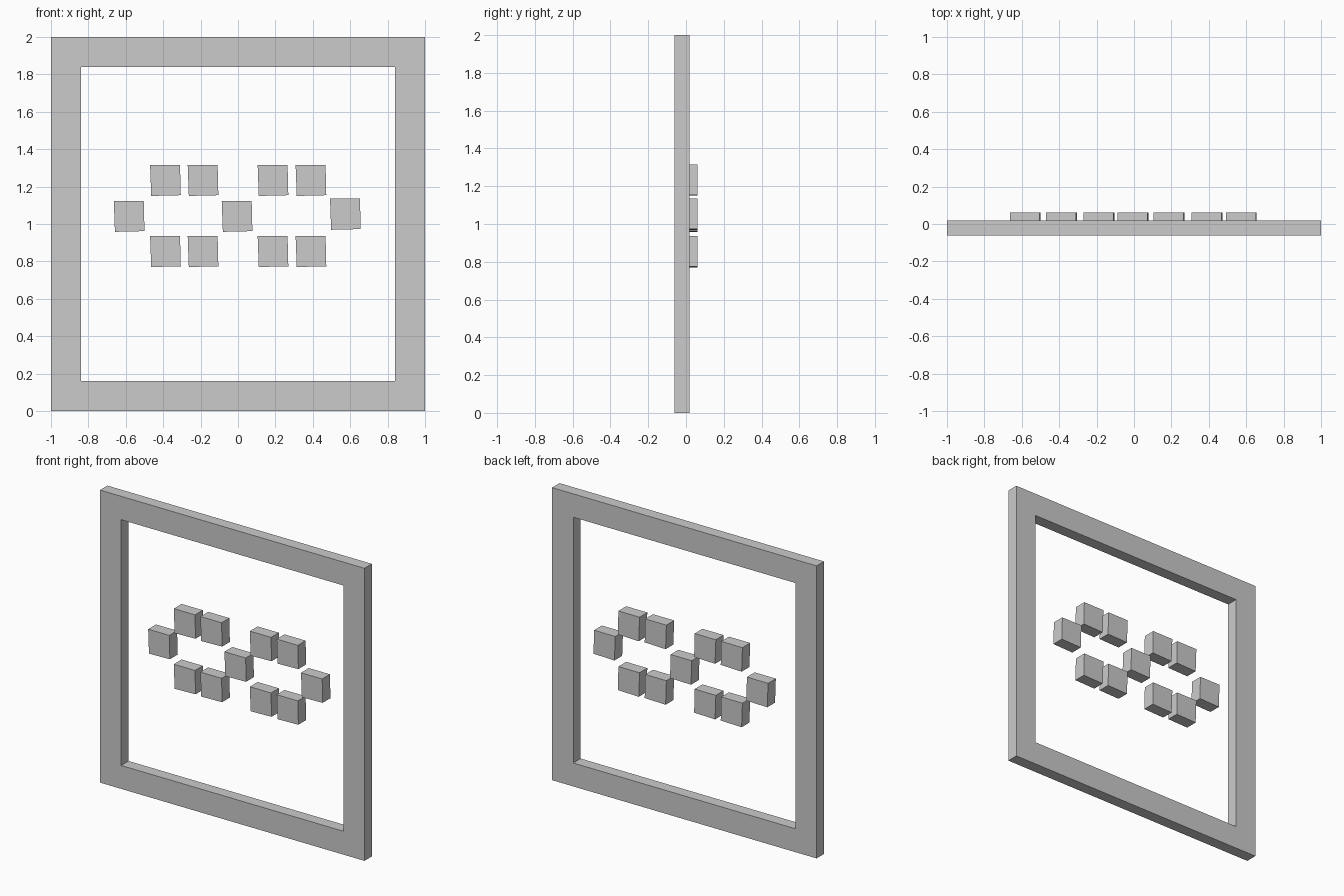
import bpy, bmesh
from mathutils import Vector

if "Cube" in bpy.data.objects:
    bpy.data.objects.remove(bpy.data.objects["Cube"])


def extrude_loops(name, loops, y0, y1):
    """Solid from an outline in x/z, with an optional hole of equal point count."""
    bm = bmesh.new()
    rings = [[[bm.verts.new((x, y, z)) for x, z in lp] for y in (y0, y1)] for lp in loops]
    n = len(loops[0])
    for front, back in rings:
        for i in range(n):
            j = (i + 1) % n
            bm.faces.new((front[i], front[j], back[j], back[i]))
        if len(rings) == 1:
            bm.faces.new(front)
            bm.faces.new(back)
    if len(rings) == 2:
        for k in (0, 1):
            a, b = rings[0][k], rings[1][k]
            for i in range(n):
                j = (i + 1) % n
                bm.faces.new((a[i], a[j], b[j], b[i]))
    bmesh.ops.recalc_face_normals(bm, faces=bm.faces)
    me = bpy.data.meshes.new(name)
    bm.to_mesh(me)
    bm.free()
    ob = bpy.data.objects.new(name, me)
    bpy.context.collection.objects.link(ob)
    return ob


def rect(x0, x1, z0, z1):
    return [(x0, z0), (x1, z0), (x1, z1), (x0, z1)]


# Square outer frame
extrude_loops("frame", [rect(-1, 1, 0, 2), rect(-0.84, 0.84, 0.16, 1.84)], -0.062, 0.018)

# Slightly skewed blocks floating in the opening, forming two joined rings
centres = [(x, z) for z in (1.233, 0.853) for x in (-0.388, -0.187, 0.187, 0.39)]
centres += [(-0.582, 1.041), (-0.005, 1.041), (0.574, 1.052)]
outline = [(-0.076, -0.083), (0.082, -0.079), (0.078, 0.083), (-0.082, 0.083)]
for i, (cx, cz) in enumerate(centres):
    extrude_loops(f"block_{i + 1}", [[(cx + x, cz + z) for x, z in outline]], -0.022, 0.062)
